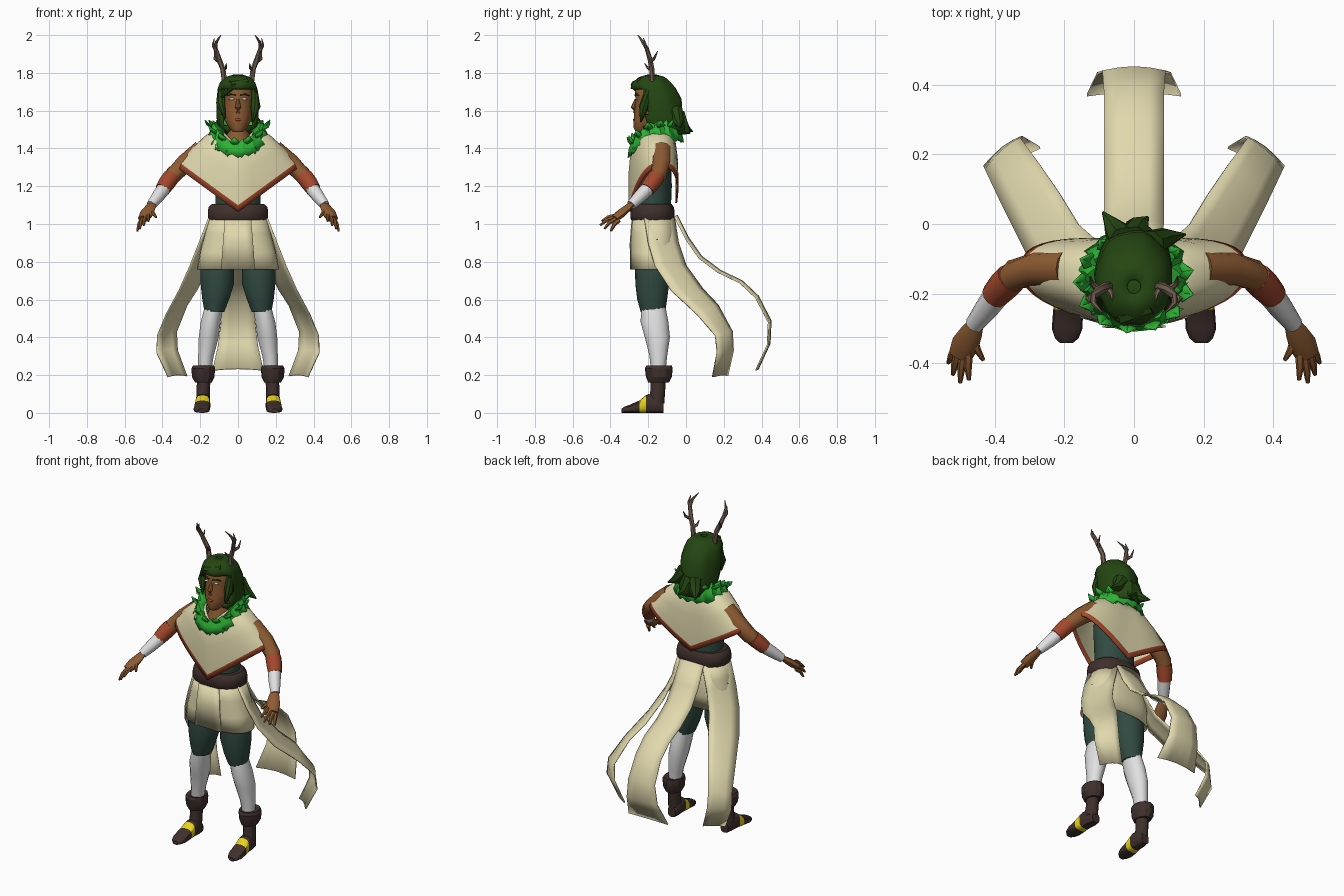
import bpy, bmesh, math
from mathutils import Vector as V, Matrix

COL = {"cream": (.75, .69, .42), "rust": (.37, .065, .025), "skin": (.27, .105, .032),
       "hair_green": (.018, .062, .006), "leaf_green": (.026, .45, .035), "teal": (.03, .068, .052),
       "white": (.75, .75, .76), "dark_brown": (.05, .029, .025), "antler_brown": (.17, .115, .08),
       "yellow": (.8, .66, .01)}
MAT = {}
for k, c in COL.items():
    MAT[k] = bpy.data.materials.new(k)
    MAT[k].diffuse_color = (*c, 1)


def finish(bm, name, mats, mirror=False, solid=0, angle=40):
    """Turn a bmesh into a named, shaded object."""
    bmesh.ops.recalc_face_normals(bm, faces=bm.faces)
    me = bpy.data.meshes.new(name)
    bm.to_mesh(me)
    bm.free()
    for m in mats:
        me.materials.append(MAT[m])
    for p in me.polygons:
        p.use_smooth = True
    me.set_sharp_from_angle(angle=math.radians(angle))
    ob = bpy.data.objects.new(name, me)
    bpy.context.collection.objects.link(ob)
    if mirror:
        ob.modifiers.new("mirror", "MIRROR").use_mirror_merge = False
    if solid:
        s = ob.modifiers.new("solid", "SOLIDIFY")
        s.thickness = solid
        s.offset = 0
    return ob


def loft(name, rows, mats, closed=True, cap=True, rule=None, skip=None, **kw):
    """Skin rows of points; rule(row) picks the material, skip(centre) leaves a hole."""
    bm = bmesh.new()
    vs = [[bm.verts.new(p) for p in r] for r in rows]
    n = len(rows[0])
    for i in range(len(rows) - 1):
        for j in range(n if closed else n - 1):
            k = (j + 1) % n
            q = [vs[i][j], vs[i][k], vs[i + 1][k], vs[i + 1][j]]
            if skip and skip(sum((v.co for v in q), V()) / 4):
                continue
            f = bm.faces.new(q)
            f.material_index = rule(i) if rule else 0
    if closed and cap:
        bm.faces.new(vs[0])
        bm.faces.new(vs[-1])
    return finish(bm, name, mats, **kw)


def ring(z, cx, rx, yf, yb, n=18, e=1.0, wave=0):
    """Horizontal super-ellipse from front yf to back yb."""
    out = []
    for i in range(n):
        a = math.tau * i / n
        s, c = math.sin(a), -math.cos(a)
        k = 1 + wave * math.sin(a * 7)
        out.append(V((cx + k * rx * math.copysign(abs(s) ** e, s),
                      (yf + yb) / 2 + k * (yb - yf) / 2 * math.copysign(abs(c) ** e, c), z)))
    return out


def body(name, rings, mats, n=18, e=1.0, wave=0, **kw):
    return loft(name, [ring(*r, n=n, e=e, wave=wave) for r in rings], mats, **kw)


def tube(name, pts, radii, mat, n=8, mirror=True, flat=1, **kw):
    """Tapered round tube through points."""
    pts = [V(p) for p in pts]
    rows = []
    for i, p in enumerate(pts):
        t = pts[min(i + 1, len(pts) - 1)] - pts[max(i - 1, 0)]
        q = t.to_track_quat('Z', 'Y')
        rows.append([p + q @ V((radii[i] * math.cos(math.tau * j / n),
                                flat * radii[i] * math.sin(math.tau * j / n), 0)) for j in range(n)])
    return loft(name, rows, [mat], mirror=mirror, **kw)


def blob(name, at, size, mat, mirror=False):
    bm = bmesh.new()
    bmesh.ops.create_uvsphere(bm, u_segments=10, v_segments=6, radius=1,
                              matrix=Matrix.Translation(at) @ Matrix.Diagonal((*size, 1)))
    return finish(bm, name, [mat], mirror)


# head, face and neck
body("head", [(1.49, 0, .028, -.268, -.2), (1.51, 0, .05, -.277, -.13), (1.55, 0, .072, -.277, -.09),
              (1.6, 0, .08, -.273, -.07), (1.66, 0, .084, -.268, -.06), (1.7, 0, .082, -.27, -.07),
              (1.75, 0, .06, -.25, -.1)], ["skin"])
body("neck", [(1.36, 0, .1, -.275, -.08), (1.45, 0, .065, -.25, -.09), (1.53, 0, .05, -.225, -.1)], ["skin"])
tube("nose", [(0, -.264, 1.66), (0, -.277, 1.615), (0, -.27, 1.59)], [.008, .016, .012], "skin", mirror=False)
blob("eye", (.034, -.262, 1.662), (.017, .006, .006), "white", True)
tube("eyebrow", [(.012, -.27, 1.682), (.036, -.264, 1.688), (.06, -.25, 1.68)], [.004, .005, .003], "hair_green", 6)
blob("lips", (0, -.275, 1.552), (.02, .006, .007), "rust")

# hair shell, open at the face, with loose locks
body("hair", [(1.785, 0, .02, -.2, -.16), (1.772, 0, .06, -.245, -.115), (1.745, 0, .088, -.278, -.085),
              (1.715, 0, .098, -.288, -.06), (1.66, 0, .104, -.283, -.03), (1.58, 0, .105, -.26, -.025),
              (1.52, 0, .1, -.24, -.005), (1.475, 0, .08, -.2, 0)], ["hair_green"], n=28, wave=.025,
     skip=lambda c: c.y < -.21 and c.z < 1.715, cap=False, solid=.014)
blob("hair_crown", (0, -.18, 1.765), (.055, .06, .02), "hair_green")
LOCKS = [([(-.03, -.05, 1.58), (-.05, -.02, 1.51), (-.09, .035, 1.49)], (.045, .035, .003)),
         ([(.05, -.06, 1.6), (.09, -.04, 1.54), (.148, -.03, 1.51)], (.045, .03, .003)),
         ([(0, -.05, 1.57), (.01, -.01, 1.5), (.04, .02, 1.48)], (.05, .035, .004)),
         ([(.085, -.2, 1.71), (.092, -.222, 1.62), (.08, -.24, 1.54)], (.02, .027, .004)),
         ([(-.085, -.2, 1.71), (-.092, -.222, 1.64), (-.07, -.25, 1.56)], (.02, .025, .004)),
         ([(.05, -.24, 1.755), (-.03, -.268, 1.738), (-.088, -.24, 1.67)], (.02, .025, .006))]
for i, (p, r) in enumerate(LOCKS):
    tube(f"hair_lock_{i}", p, r, "hair_green", mirror=False)

# antlers
tube("antler", [(.07, -.18, 1.74), (.08, -.18, 1.82), (.1, -.19, 1.87), (.118, -.208, 1.93), (.114, -.23, 1.965),
                (.09, -.255, 2.0)], [.016, .014, .014, .011, .008, .002], "antler_brown", 6)
for i, p in enumerate([[(.1, -.19, 1.86), (.122, -.17, 1.875), (.125, -.15, 1.915)],
                       [(.117, -.207, 1.92), (.132, -.215, 1.945), (.125, -.225, 1.985)],
                       [(.08, -.18, 1.815), (.065, -.2, 1.825), (.062, -.22, 1.85)]]):
    tube(f"antler_tine_{i}", p, [.011, .008, .002], "antler_brown", 6)

# leafy ruff: zigzag collar plus folded leaves
def ruff_point(a, rx, yf, yb, zs, zf, zb):
    c = math.cos(a)
    return V((rx * math.sin(a), (yf + yb) / 2 - (yb - yf) / 2 * c,
              zs + ((zf - zs) * c ** 1.4 if c > 0 else (zb - zs) * -c)))

N = 32
rows = []
for rx, yf, yb, zs, zf, zb, zig in [(.075, -.265, -.07, 1.5, 1.41, 1.5, 0), (.115, -.285, -.05, 1.535, 1.435, 1.54, .02),
                                    (.14, -.3, -.03, 1.5, 1.395, 1.5, 0), (.15, -.305, -.015, 1.45, 1.36, 1.44, .018)]:
    rows.append([ruff_point(math.tau * i / N, rx + zig * (i % 2), yf, yb, zs, zf, zb)
                 + V((0, 0, zig * (i % 2 - .5))) for i in range(N)])
loft("ruff", rows, ["leaf_green"], cap=False, solid=.008, angle=15)
bm = bmesh.new()
for i in range(26):
    a = math.tau * (i + .5) / 26
    up = i % 2
    root = ruff_point(a, .12, -.285, -.05, 1.5, 1.41, 1.5)
    out = V((math.sin(a), -math.cos(a) * .5, 0))
    side = V((math.cos(a), math.sin(a), 0)) * .026
    tip = root + out * (.055 if up else .04) + V((0, 0, .05 if up else -.06))
    mid = (root + tip) / 2
    r, t, c = (bm.verts.new(p) for p in (root, tip, mid + out * .018))
    for s in (1, -1):
        e = bm.verts.new(mid + side * s)
        bm.faces.new([r, e, t, c][::s])
finish(bm, "ruff_leaves", ["leaf_green"], solid=.006, angle=10)

# poncho with a chevron hem and a coloured border
rows = []
for rx, ry, zs, zf, zb in [(.08, .09, 1.49, 1.41, 1.49), (.165, .115, 1.468, 1.37, 1.42), (.24, .124, 1.4, 1.27, 1.32),
                           (.285, .125, 1.345, 1.16, 1.2), (.308, .124, 1.325, 1.1, 1.145), (.322, .123, 1.3, 1.065, 1.11)]:
    rows.append([])
    for p in ring(0, 0, rx, -ry, ry, n=36, e=.75):
        k = abs(p.x) / rx
        z = zs + ((zf if p.y < 0 else zb) - zs) * (1 - k)
        rows[-1].append(V((p.x, p.y * (1 - .15 * k) - .175 + .045 * abs(p.x) / .32, z)))
loft("poncho", rows, ["cream", "rust"], cap=False, rule=lambda i: i == 4, solid=.01)

# torso, belt and skirt
body("torso", [(.95, 0, .14, -.27, -.08), (1.08, 0, .12, -.27, -.08), (1.2, 0, .122, -.275, -.075),
               (1.35, 0, .14, -.26, -.08), (1.44, 0, .1, -.24, -.1)], ["teal"])
body("belt", [(1.015, 0, .15, -.285, -.07), (1.03, 0, .162, -.295, -.06), (1.065, 0, .162, -.295, -.06),
              (1.09, 0, .158, -.29, -.065), (1.105, 0, .14, -.28, -.075)], ["dark_brown"], e=.85)
body("skirt", [(1.04, 0, .145, -.28, -.075), (.95, 0, .172, -.289, -.055), (.85, 0, .197, -.29, -.05),
               (.76, 0, .214, -.287, -.07)], ["cream"], n=28, e=.8, cap=False, solid=.008)
loft("skirt_flap", [[V((s * w, -y, z)) for s in (-1, -.5, .5, 1)] for w, y, z in
                    [(.07, .286, 1.02), (.08, .295, .9), (.09, .294, .76)]], ["cream"], closed=False, solid=.006)

# three long ribbon tails
def tail(name, left, right, mirror):
    rws = []
    for a, b in zip(left, right):
        a, b = V(a), V(b)
        rws.append([a.lerp(b, t) + V((0, .012 * math.sin(math.pi * t), .008 * math.sin(math.pi * t)))
                    for t in (0, .25, .5, .75, 1)])
    loft(name, rws, ["cream"], closed=False, mirror=mirror, solid=.008, angle=50)

tail("side_tail",
     [(.155, -.22, 1.03), (.205, -.2, .9), (.252, -.165, .78), (.31, -.08, .65), (.38, .06, .52), (.425, .155, .41),
      (.43, .165, .32), (.37, .14, .19)],
     [(.07, -.06, 1.03), (.115, -.04, .9), (.16, 0, .78), (.215, .09, .655), (.27, .17, .57), (.325, .245, .43),
      (.32, .25, .33), (.27, .22, .195)], True)
back = [(.08, -.06, 1.04), (.085, 0, .92), (.085, .07, .82), (.085, .17, .745), (.085, .285, .69), (.085, .37, .61),
        (.09, .437, .48), (.105, .432, .36), (.135, .37, .225)]
tail("back_tail", [(-x, y, z) for x, y, z in back], back, False)

# legs and boots
body("shorts_leg", [(.92, .1, .085, -.26, -.08), (.76, .11, .09, -.27, -.088), (.68, .11, .089, -.268, -.09),
                    (.6, .118, .072, -.258, -.1), (.535, .125, .053, -.24, -.11)], ["teal"], mirror=True)
body("stocking", [(.57, .125, .05, -.238, -.11), (.48, .145, .054, -.24, -.093), (.4, .155, .054, -.218, -.085),
                  (.3, .17, .042, -.193, -.1), (.2, .178, .034, -.183, -.11)], ["white"], mirror=True, n=14)
body("boot_shaft", [(.21, .18, .037, -.188, -.105), (.12, .184, .035, -.188, -.11), (.05, .186, .037, -.2, -.115)],
     ["dark_brown"], mirror=True, n=12)
body("boot_cuff", [(.16, .183, .044, -.2, -.09), (.19, .184, .06, -.212, -.075), (.235, .184, .062, -.218, -.07),
                   (.25, .182, .056, -.21, -.075), (.245, .178, .042, -.19, -.095)], ["dark_brown"],
     mirror=True, n=12, angle=25)
rows = []
for y, cx, w, h in [(-.118, .182, .026, .06), (-.15, .183, .037, .09), (-.2, .186, .038, .1), (-.213, .187, .039, .093),
                    (-.246, .189, .043, .066), (-.3, .192, .044, .042), (-.328, .193, .034, .032), (-.342, .194, .018, .022)]:
    rows.append([V((p.x, y, h / 2 + p.y)) for p in ring(0, cx, w, -h / 2, h / 2, n=12, e=.7)])
loft("boot_foot", rows, ["dark_brown", "yellow"], rule=lambda i: i == 3, mirror=True)

# arms, cuffs and hands
tube("upper_arm", [(.19, -.13, 1.39), (.28, -.13, 1.32), (.34, -.145, 1.262), (.385, -.19, 1.205)],
     [.055, .05, .045, .036], "skin", 12)
tube("arm_band", [(.352, -.155, 1.25), (.375, -.178, 1.22), (.4, -.206, 1.182)], [.045, .045, .04], "rust", 12)
tube("bracer", [(.39, -.198, 1.192), (.425, -.245, 1.145), (.46, -.29, 1.1)], [.038, .034, .026], "white", 12)
tube("palm", [(.452, -.282, 1.11), (.466, -.31, 1.085), (.484, -.345, 1.055), (.499, -.378, 1.028)],
     [.022, .032, .04, .034], "skin", 10, flat=.55)
FINGERS = [((.475, -.37, 1.045), (.474, -.447, 1.015)), ((.49, -.378, 1.035), (.499, -.455, .993)),
           ((.505, -.372, 1.025), (.52, -.432, .975)), ((.512, -.355, 1.02), (.533, -.398, .962)),
           ((.463, -.325, 1.07), (.433, -.39, 1.035))]
for i, (a, b) in enumerate(FINGERS):
    a, b = V(a), V(b)
    tube(f"finger_{i}", [a, a.lerp(b, .5) + V((.002, -.004, .006)), b], [.013, .011, .006], "skin", 6)
